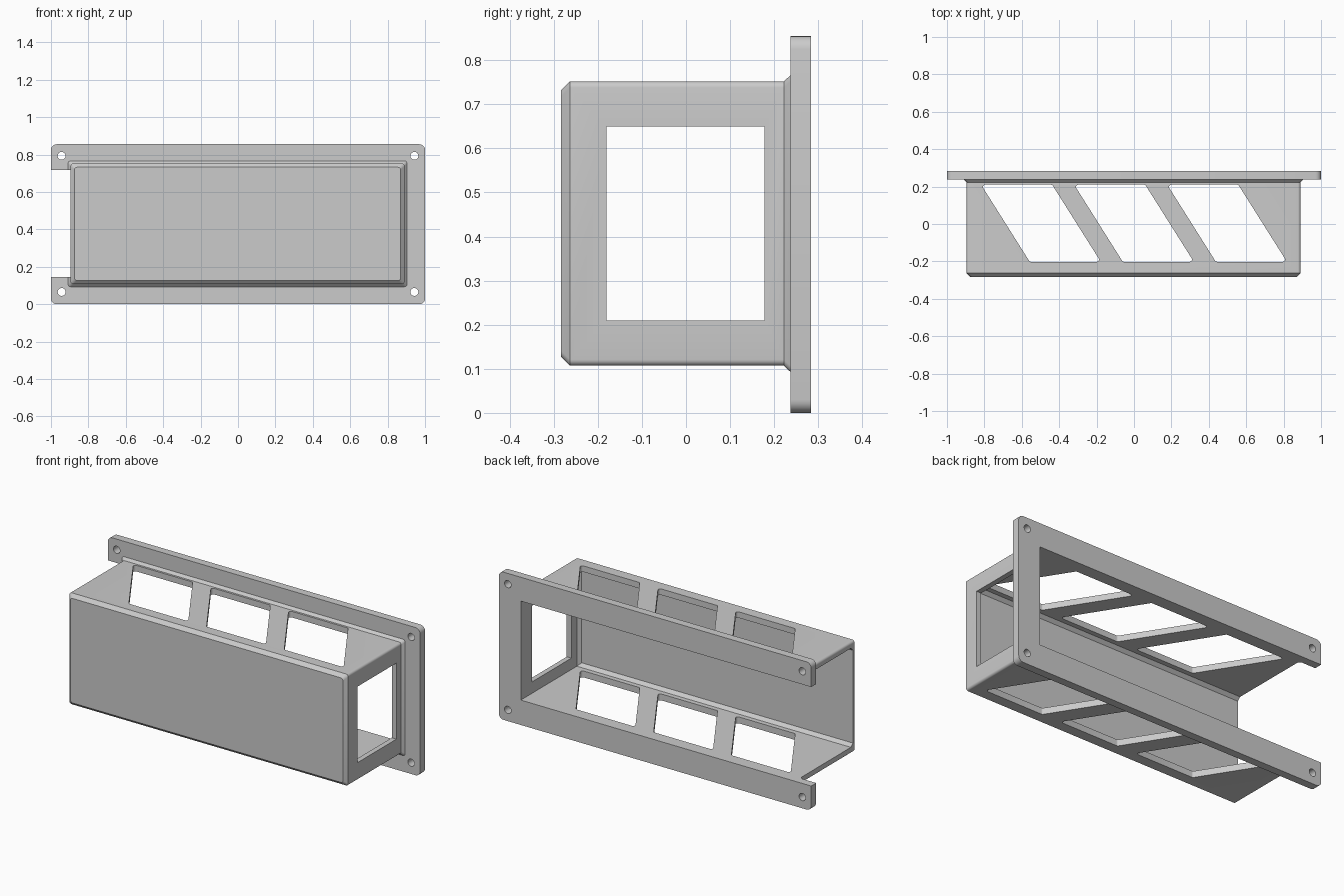
import bpy, bmesh, math
from mathutils import Vector

if "Cube" in bpy.data.objects:
    bpy.data.objects.remove(bpy.data.objects["Cube"])

PLACE = {'x': lambda u, v, w: (w, u, v),
         'y': lambda u, v, w: (u, w, v),
         'z': lambda u, v, w: (u, v, w)}


def rounded(points, r, seg=5):
    """Round the corners of a convex counter-clockwise outline."""
    out, n = [], len(points)
    for i, p in enumerate(points):
        p = Vector(p)
        a = (Vector(points[i - 1]) - p).normalized()
        b = (Vector(points[(i + 1) % n]) - p).normalized()
        half = a.angle(b) / 2
        centre = p + (a + b).normalized() * r / math.sin(half)
        start = p + a * r / math.tan(half) - centre
        ang = math.atan2(start.y, start.x)
        sweep = math.pi - 2 * half
        for k in range(seg + 1):
            t = ang + sweep * k / seg
            out.append((centre.x + r * math.cos(t), centre.y + r * math.sin(t)))
    return out


def rect(u0, u1, v0, v1, grow=0.0):
    return [(u0 - grow, v0 - grow), (u1 + grow, v0 - grow),
            (u1 + grow, v1 + grow), (u0 - grow, v1 + grow)]


def loft(name, axis, sections):
    """Closed solid through (position, outline) sections along an axis."""
    bm = bmesh.new()
    rings = [[bm.verts.new(PLACE[axis](u, v, w)) for u, v in pts] for w, pts in sections]
    n = len(rings[0])
    for r0, r1 in zip(rings, rings[1:]):
        for i in range(n):
            j = (i + 1) % n
            bm.faces.new((r0[i], r0[j], r1[j], r1[i]))
    bm.faces.new(rings[0])
    bm.faces.new(rings[-1])
    bmesh.ops.recalc_face_normals(bm, faces=bm.faces)
    mesh = bpy.data.meshes.new(name)
    bm.to_mesh(mesh)
    bm.free()
    ob = bpy.data.objects.new(name, mesh)
    bpy.context.collection.objects.link(ob)
    return ob


def combine(target, tool, operation):
    mod = target.modifiers.new(operation.lower(), 'BOOLEAN')
    mod.operation, mod.solver, mod.object = operation, 'EXACT', tool
    bpy.context.view_layer.objects.active = target
    bpy.ops.object.modifier_apply(modifier=mod.name)
    bpy.data.objects.remove(tool)


# Box body: chamfered front, soft long edges, small flare at the flange
def body(grow):
    return rounded(rect(-0.895, 0.89, 0.107, 0.752, grow), 0.014)


housing = loft("bracket_housing", 'y', [(-0.283, body(-0.02)), (-0.263, body(0)),
                                        (0.222, body(0)), (0.237, body(0.014)),
                                        (0.26, body(0.014))])

# Mounting flange
plate = rounded(rect(-1, 1, 0, 0.855), 0.03)
combine(housing, loft("flange", 'y', [(0.237, plate), (0.283, plate)]), 'UNION')

# Cavity, open at the back and the left end
def inner(grow):
    return rect(-1.1, 0.86, 0.144, 0.717, grow)


combine(housing, loft("cavity", 'y', [(-0.248, inner(-0.018)), (-0.23, inner(0)),
                                      (0.4, inner(0))]), 'DIFFERENCE')

# Window in the right end
side = rect(-0.18, 0.178, 0.21, 0.65)
combine(housing, loft("end_window", 'x', [(0.7, side), (1.1, side)]), 'DIFFERENCE')

# Slanted vents through top and bottom
for i in (-1, 0, 1):
    c = i * 0.4975
    vent = rounded([(c - 0.06, -0.202), (c + 0.32, -0.202),
                    (c + 0.06, 0.21), (c - 0.32, 0.21)], 0.012)
    combine(housing, loft("vent", 'z', [(-0.1, vent), (1, vent)]), 'DIFFERENCE')

# Screw holes
for x in (-0.943, 0.943):
    for z in (0.065, 0.793):
        hole = [(x + 0.021 * math.cos(k * math.tau / 32), z + 0.021 * math.sin(k * math.tau / 32))
                for k in range(32)]
        combine(housing, loft("screw_hole", 'y', [(0.2, hole), (0.35, hole)]), 'DIFFERENCE')

bpy.ops.object.select_all(action='DESELECT')
housing.select_set(True)
bpy.context.view_layer.objects.active = housing
bpy.ops.object.shade_smooth_by_angle(angle=math.radians(30))
